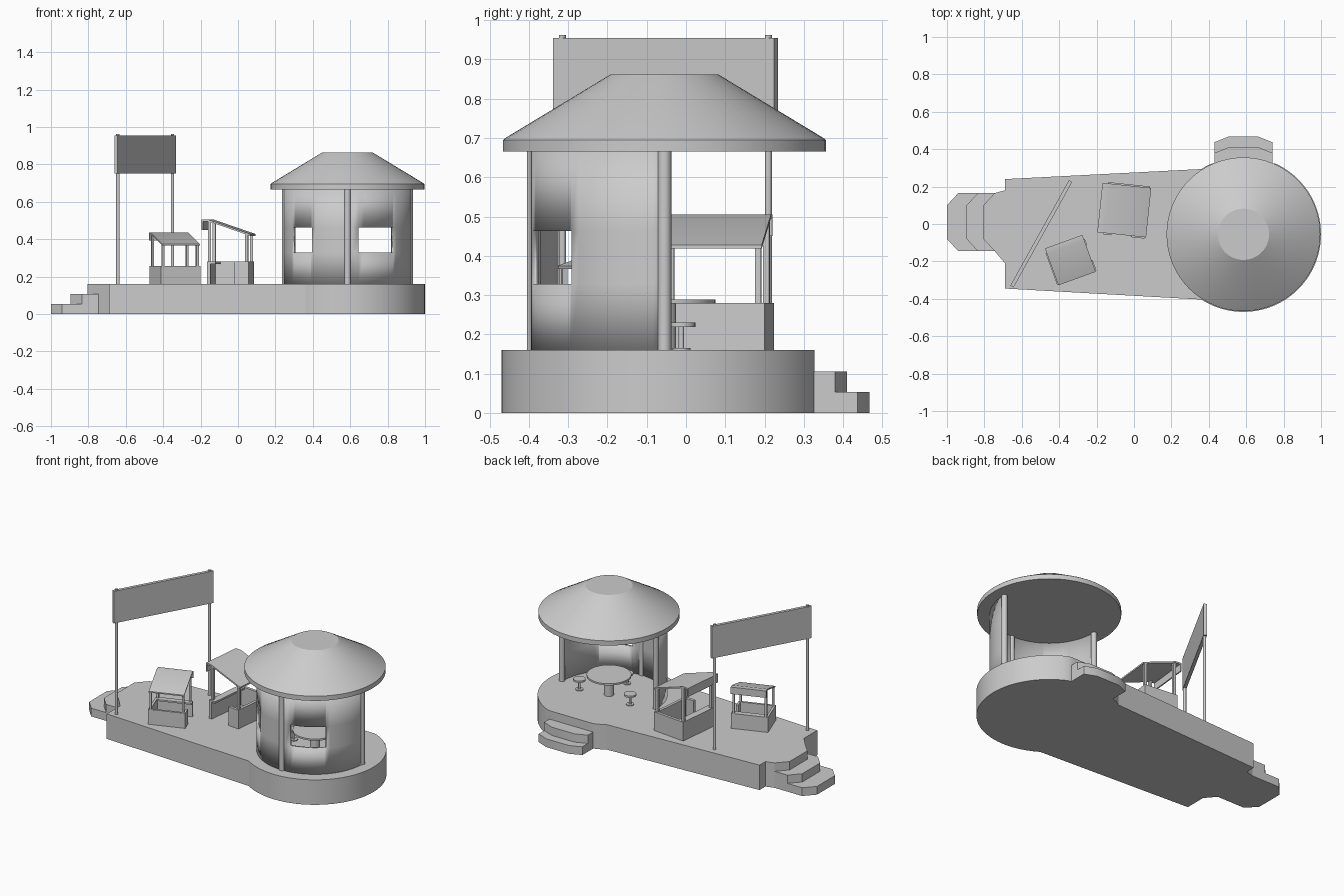
import bpy, bmesh
from math import sin, cos, pi, radians
from mathutils import Matrix, Vector

if "Cube" in bpy.data.objects:
    bpy.data.objects.remove(bpy.data.objects["Cube"])

CX, CY = 0.585, -0.055      # hut axis
FLOOR = 0.16


def finish(name, bm, mat=None):
    bmesh.ops.recalc_face_normals(bm, faces=bm.faces)
    me = bpy.data.meshes.new(name)
    bm.to_mesh(me)
    bm.free()
    ob = bpy.data.objects.new(name, me)
    bpy.context.collection.objects.link(ob)
    if mat:
        me.transform(mat)
    return ob


def prism(name, pts, z0, z1):
    bm = bmesh.new()
    face = bm.faces.new([bm.verts.new((x, y, z0)) for x, y in pts])
    ext = bmesh.ops.extrude_face_region(bm, geom=[face], use_keep_orig=True)
    bmesh.ops.translate(bm, vec=(0, 0, z1 - z0),
                        verts=[v for v in ext["geom"] if isinstance(v, bmesh.types.BMVert)])
    return finish(name, bm)


def box(name, x0, x1, y0, y1, z0, z1, mat=None):
    bm = bmesh.new()
    bmesh.ops.create_cube(bm, size=1)
    for v in bm.verts:
        v.co = ((x0 + x1) / 2 + v.co.x * (x1 - x0),
                (y0 + y1) / 2 + v.co.y * (y1 - y0),
                (z0 + z1) / 2 + v.co.z * (z1 - z0))
    return finish(name, bm, mat)


def lathe(name, x, y, profile, seg=32):
    """Solid of revolution from (radius, z) pairs, capped at both ends."""
    bm = bmesh.new()
    rings = [[bm.verts.new((x + r * cos(2 * pi * i / seg), y + r * sin(2 * pi * i / seg), z))
              for i in range(seg)] for r, z in profile]
    for a, b in zip(rings, rings[1:]):
        for i in range(seg):
            j = (i + 1) % seg
            bm.faces.new((a[i], a[j], b[j], b[i]))
    bm.faces.new(rings[0])
    bm.faces.new(rings[-1])
    return finish(name, bm)


# Platform: round end, tapering deck, top landing of the left stairs
outline = []
for i in range(65):
    a = radians(-122.8 + 245.6 * i / 64)
    outline.append((CX + 0.415 * cos(a), min(CY + 0.415 * sin(a), 0.327)))
outline += [(-0.69, 0.24), (-0.69, 0.18), (-0.745, 0.165), (-0.805, 0.10),
            (-0.805, -0.08), (-0.745, -0.145), (-0.69, -0.21), (-0.69, -0.345)]
prism("platform", outline, 0, FLOOR)

# Stairs with clipped corners
for n, (x, z) in enumerate([(-1.0, 0.053), (-0.895, 0.106)]):
    prism(f"left_step_{n}", [(-0.69, 0.165), (x + 0.06, 0.165), (x, 0.10), (x, -0.08),
                             (x + 0.06, -0.145), (-0.69, -0.145)], 0, z)
for n, (y, z) in enumerate([(0.467, 0.053), (0.41, 0.106)]):
    prism(f"back_step_{n}", [(0.43, 0.30), (0.74, 0.30), (0.74, y - 0.03), (0.665, y),
                             (0.505, y), (0.43, y - 0.03)], 0, z)

# Hut wall: half ring with two window openings
windows = [(211, 236), (280, 316)]
angles = sorted(set(list(range(180, 361, 5)) + [a for w in windows for a in w]))
levels = [FLOOR, 0.328, 0.463, 0.667]
bm = bmesh.new()
grid = [[bm.verts.new((CX + 0.34 * cos(radians(a)), CY + 0.34 * sin(radians(a)), z))
         for z in levels] for a in angles]
for i in range(len(angles) - 1):
    mid = (angles[i] + angles[i + 1]) / 2
    for j in range(3):
        if j == 1 and any(w0 < mid < w1 for w0, w1 in windows):
            continue
        bm.faces.new((grid[i][j], grid[i + 1][j], grid[i + 1][j + 1], grid[i][j + 1]))
bmesh.ops.delete(bm, geom=[v for v in bm.verts if not v.link_faces], context="VERTS")
for f in bm.faces:
    f.normal_update()
wall = finish("hut_wall", bm)
outward = wall.data.polygons[0].normal.dot(wall.data.polygons[0].center - Vector((CX, CY, 0.3))) > 0
mod = wall.modifiers.new("thickness", "SOLIDIFY")
mod.thickness = 0.015
mod.offset = -1 if outward else 1

# Hut columns and roof
for n, a in enumerate((180, 270, 360)):
    lathe(f"hut_column_{n}", CX + 0.333 * cos(radians(a)), CY + 0.333 * sin(radians(a)),
          [(0.0175, FLOOR), (0.0175, 0.667)], 20)
lathe("hut_roof", CX, CY, [(0.411, 0.665), (0.411, 0.695), (0.405, 0.70), (0.137, 0.862)], 64)

# Round table and stools
lathe("table", CX, CY, [(0.03, FLOOR), (0.03, 0.278), (0.13, 0.278), (0.13, 0.289)], 40)
for n, (dx, dy) in enumerate([(0.18, 0.043), (-0.18, 0.043), (0, -0.185)]):
    lathe(f"stool_{n}", CX + dx, CY + dy,
          [(0.023, FLOOR), (0.023, 0.165), (0.007, 0.165), (0.007, 0.219),
           (0.036, 0.219), (0.036, 0.23)], 24)


# Market stalls: hollow counter, four posts, sloped canopy with a hanging flap
def stall(tag, x, y, angle, scale, side):
    m = (Matrix.Translation((x, y, FLOOR)) @ Matrix.Rotation(radians(angle), 4, "Z")
         @ Matrix.Diagonal((scale * side, scale, scale, 1)))
    w, d, h, t = 0.14, 0.112, 0.12, 0.018
    parts = [box(f"{tag}_counter", -w, w, d - t, d, 0, h, m),
             box(f"{tag}_counter_top", -w, w, d - 0.045, d, h - 0.012, h, m),
             box(f"{tag}_rear_panel", -w, w, -d, -d + t, 0, h, m),
             box(f"{tag}_end_panel", w - t, w, -d, d, 0, h, m),
             box(f"{tag}_gate_panel", -w, -w + t, -d, -d + 0.075, 0, h, m)]
    for sx in (-1, 1):
        for v, top in ((d - 0.012, 0.338), (-d + 0.012, 0.266)):
            u = sx * (w - 0.018)
            parts.append(box(f"{tag}_post", u - 0.008, u + 0.008, v - 0.008, v + 0.008,
                             h - 0.01, top, m))
    profile = [(0.143, 0.29), (0.143, 0.345), (0.105, 0.345), (-0.119, 0.268),
               (-0.119, 0.258), (0.105, 0.335), (0.135, 0.335), (0.135, 0.29)]
    b = bmesh.new()
    ends = [[b.verts.new((u, v, z)) for v, z in profile] for u in (-0.133, 0.133)]
    for e in ends:
        b.faces.new(e)
    for i in range(len(profile)):
        j = (i + 1) % len(profile)
        b.faces.new((ends[0][i], ends[0][j], ends[1][j], ends[1][i]))
    parts.append(finish(f"{tag}_canopy", b, m))
    if side < 0:
        for p in parts:
            p.data.flip_normals()


stall("front_stall", -0.337, -0.202, 20, 0.8, -1)
stall("back_stall", -0.04, 0.073, 84, 1.0, 1)

# Banner on two poles
p0, p1 = Vector((-0.642, -0.315, 0)), Vector((-0.35, 0.21, 0))
for n, p in enumerate((p0, p1)):
    lathe(f"banner_pole_{n}", p.x, p.y, [(0.009, FLOOR), (0.009, 0.962)], 12)
direction = p1 - p0
m = (Matrix.Translation((p0 + p1) / 2)
     @ Matrix.Rotation(direction.xy.angle_signed(Vector((1, 0))), 4, "Z"))
half = direction.length / 2 + 0.022
box("banner_panel", -half, half, -0.01, 0.01, 0.75, 0.955, m)

# Shading
bpy.ops.object.select_all(action="SELECT")
bpy.context.view_layer.objects.active = wall
bpy.ops.object.shade_smooth_by_angle(angle=radians(25))
